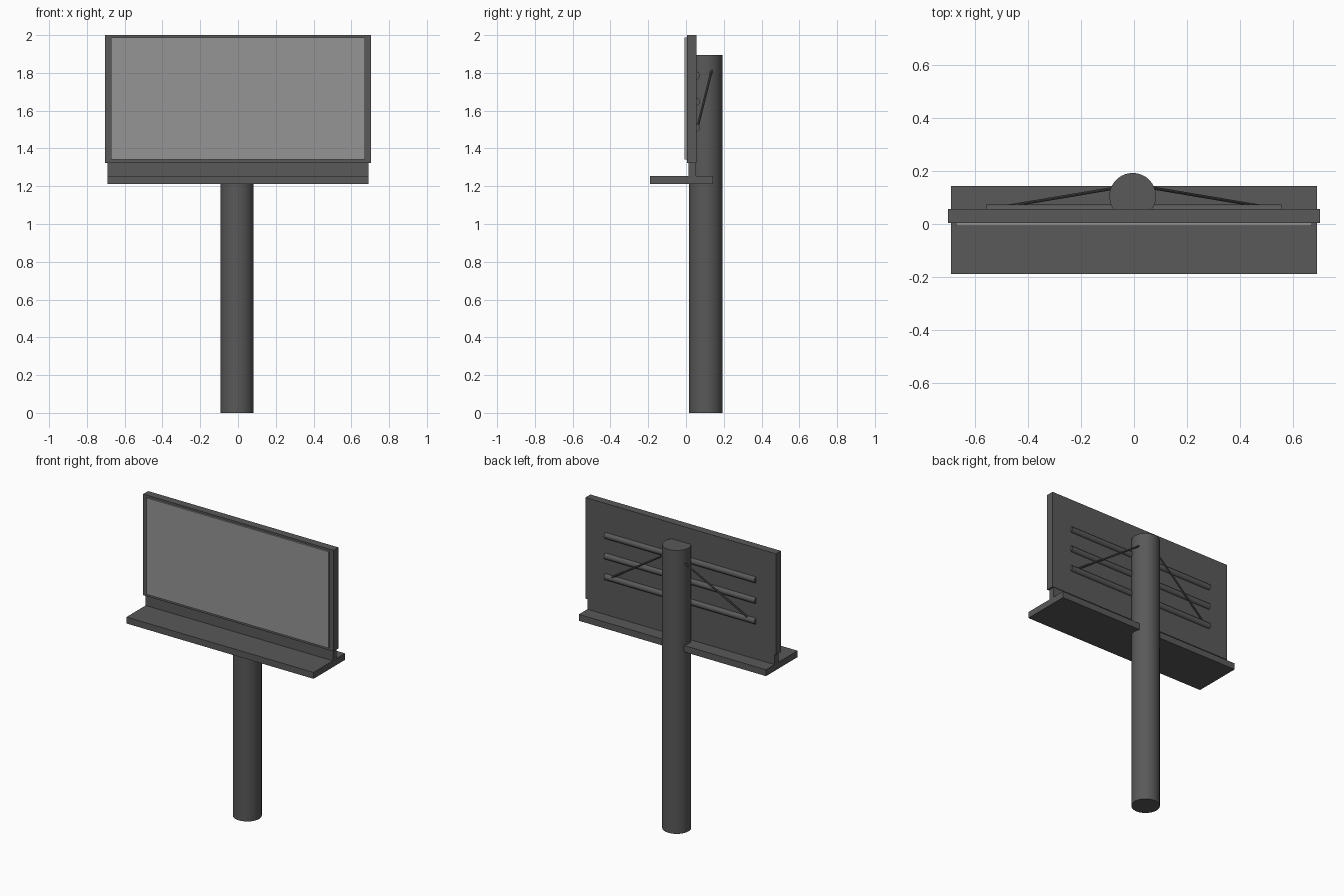
import bpy
from mathutils import Vector

if "Cube" in bpy.data.objects:
    bpy.data.objects.remove(bpy.data.objects["Cube"])


def material(name, v):
    m = bpy.data.materials.new(name)
    m.diffuse_color = (v, v, v, 1)
    m.use_nodes = True
    m.node_tree.nodes["Principled BSDF"].inputs["Base Color"].default_value = m.diffuse_color
    return m


dark = material("dark_metal", 0.10)
light = material("screen_grey", 0.30)


def box(name, lo, hi, mat=dark):
    lo, hi = Vector(lo), Vector(hi)
    bpy.ops.mesh.primitive_cube_add(size=1, location=(lo + hi) / 2)
    o = bpy.context.object
    o.name = name
    o.scale = hi - lo
    bpy.ops.object.transform_apply(location=False, rotation=False, scale=True)
    o.data.materials.append(mat)
    return o


def rod(name, a, b, radius, sides):
    a, b = Vector(a), Vector(b)
    bpy.ops.mesh.primitive_cylinder_add(vertices=sides, radius=radius,
                                        depth=(b - a).length, location=(a + b) / 2)
    o = bpy.context.object
    o.name = name
    o.rotation_euler = (b - a).to_track_quat('Z', 'Y').to_euler()
    o.data.materials.append(dark)
    bpy.ops.object.shade_smooth_by_angle()
    return o


# Support pole
rod("pole", (-0.005, 0.105, 0), (-0.005, 0.105, 1.895), 0.088, 48)

# Display panel, raised advert face and the skirt below it
box("panel_frame", (-0.704, 0.004, 1.324), (0.704, 0.056, 2.0))
box("advert_face", (-0.673, -0.007, 1.342), (0.673, 0.01, 1.987), light)
box("lower_skirt", (-0.692, 0.013, 1.23), (0.692, 0.053, 1.34))

# Maintenance walkway
box("walkway", (-0.692, -0.19, 1.212), (0.692, 0.143, 1.255))

# Horizontal stiffening bars on the back
for i, z in enumerate((1.51, 1.648, 1.786)):
    rod(f"back_bar_{i + 1}", (-0.557, 0.053, z), (0.557, 0.053, z), 0.021, 16)

# Diagonal braces from pole to lowest bar
for side, s in (("left", -1), ("right", 1)):
    rod(f"brace_{side}", (s * 0.06, 0.138, 1.82), (s * 0.5, 0.064, 1.525), 0.006, 10)
